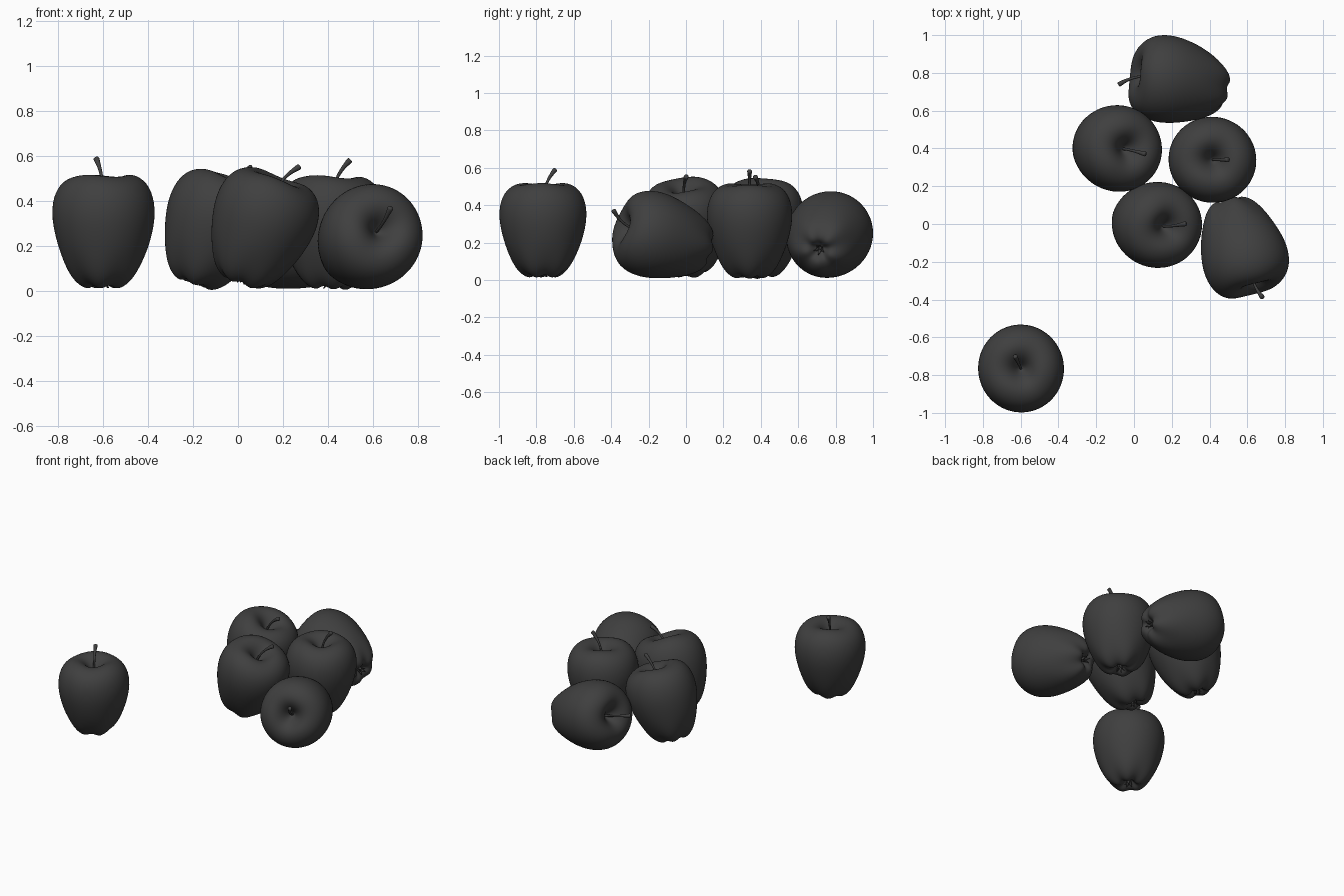
import bpy, bmesh
from math import sin, cos, pi, radians
from mathutils import Vector, Matrix

if "Cube" in bpy.data.objects:
    bpy.data.objects.remove(bpy.data.objects["Cube"])

skin = bpy.data.materials.new("dark_skin")
skin.diffuse_color = (0.05, 0.05, 0.05, 1)
skin.use_nodes = True
skin.node_tree.nodes["Principled BSDF"].inputs["Base Color"].default_value = skin.diffuse_color

# Apple half profile (radius, height): calyx hollow, flank, shoulder, stem hollow
PROFILE = [(0.012, 0.062), (0.026, 0.05), (0.042, 0.032), (0.06, 0.02), (0.083, 0.022),
           (0.108, 0.036), (0.132, 0.058), (0.155, 0.09), (0.178, 0.135), (0.198, 0.185),
           (0.215, 0.24), (0.227, 0.295), (0.232, 0.345), (0.229, 0.395), (0.217, 0.44),
           (0.195, 0.478), (0.165, 0.503), (0.13, 0.516), (0.098, 0.514), (0.068, 0.5),
           (0.042, 0.474), (0.022, 0.445), (0.008, 0.43)]
SEG = 40


def skin_rings(bm, rings):
    """Bridge closed rings of points and cap both ends."""
    vs = [[bm.verts.new(p) for p in r] for r in rings]
    for a, b in zip(vs, vs[1:]):
        n = len(a)
        for i in range(n):
            bm.faces.new((a[i], a[(i + 1) % n], b[(i + 1) % n], b[i]))
    bm.faces.new(vs[0][::-1])
    bm.faces.new(vs[-1])


def finish(bm, name):
    bmesh.ops.recalc_face_normals(bm, faces=bm.faces)
    for f in bm.faces:
        f.smooth = True
    me = bpy.data.meshes.new(name)
    bm.to_mesh(me)
    bm.free()
    me.materials.append(skin)
    return me


def body_mesh():
    bm = bmesh.new()
    rings = []
    for r, z in PROFILE:
        low = max(0, 1 - z / 0.2) * min(1, r / 0.06)      # five lobes under the apple
        high = max(0, (z - 0.4) / 0.12) * min(1, r / 0.1)  # uneven shoulder
        ring = []
        for i in range(SEG):
            a = 2 * pi * i / SEG
            rr = r * (1 + 0.035 * low * cos(5 * a) + 0.012 * cos(2 * a + 0.6))
            zz = z - 0.008 * low * cos(5 * a) + 0.005 * high * cos(3 * a)
            ring.append((rr * cos(a), rr * sin(a), zz))
        rings.append(ring)
    skin_rings(bm, rings)
    return finish(bm, "apple_body")


def stem_mesh():
    # Curved stem bending towards local +x, flared at the tip
    path = [(0, 0.42, 0.009), (0.004, 0.46, 0.007), (0.014, 0.50, 0.007),
            (0.032, 0.54, 0.008), (0.056, 0.572, 0.011), (0.072, 0.59, 0.015),
            (0.076, 0.594, 0.012)]
    bm = bmesh.new()
    rings = []
    for k, (x, z, r) in enumerate(path):
        p, q = path[max(k - 1, 0)], path[min(k + 1, len(path) - 1)]
        t = Vector((q[0] - p[0], 0, q[1] - p[1])).normalized()
        u, v = Vector((t.z, 0, -t.x)), Vector((0, 1, 0))
        rings.append([Vector((x, 0, z)) + r * (cos(a) * u + sin(a) * v)
                      for a in (2 * pi * i / 10 for i in range(10))])
    skin_rings(bm, rings)
    return finish(bm, "apple_stem")


def calyx_mesh():
    # Five small dried sepals
    bm = bmesh.new()
    for k in range(5):
        rot = Matrix.Rotation(2 * pi * k / 5, 3, 'Z')
        rings = []
        for x, z, w in [(0.006, 0.068, 0.008), (0.014, 0.042, 0.008),
                        (0.018, 0.026, 0.005), (0.027, 0.016, 0.001)]:
            rings.append([rot @ Vector(p) for p in
                          [(x - .002, -w, z), (x + .002, -w, z), (x + .002, w, z), (x - .002, w, z)]])
        skin_rings(bm, rings)
    return finish(bm, "apple_calyx")


BODY, STEM, CALYX = body_mesh(), stem_mesh(), calyx_mesh()


def add_apple(name, center, axis, stem_azimuth):
    """Tilt the apple to an axis, then centre its body's bounding box."""
    tilt = Vector((0, 0, 1)).rotation_difference(Vector(axis).normalized()).to_matrix()
    rot = tilt @ Matrix.Rotation(radians(stem_azimuth), 3, 'Z')
    pts = [rot @ v.co for v in BODY.vertices]
    mid = Vector([(min(p[i] for p in pts) + max(p[i] for p in pts)) / 2 for i in range(3)])
    mat = Matrix.Translation(Vector(center) - mid) @ rot.to_4x4()
    for part, me in (("body", BODY), ("stem", STEM), ("calyx", CALYX)):
        ob = bpy.data.objects.new(f"{name}_{part}", me)
        bpy.context.collection.objects.link(ob)
        ob.matrix_world = mat
        if part != "calyx":
            ob.modifiers.new("smooth", 'SUBSURF').levels = 1
            ob.modifiers["smooth"].render_levels = 1


# Lone apple, three leaning or upright apples, two lying apples
add_apple("lone_apple", (-0.598, -0.765, 0.266), (0, 0, 1), 116)
add_apple("left_apple", (-0.088, 0.40, 0.275), (0.33, -0.02, 0.94), -20)
add_apple("upright_apple", (0.415, 0.34, 0.262), (0.04, 0, 1), 0)
add_apple("leaning_apple", (0.122, -0.005, 0.282), (0.34, -0.08, 0.93), 20)
add_apple("front_lying_apple", (0.588, -0.124, 0.243), (0.30, -0.92, 0.25), 90)
add_apple("back_lying_apple", (0.24, 0.768, 0.243), (-0.95, 0.17, 0.25), -110)
